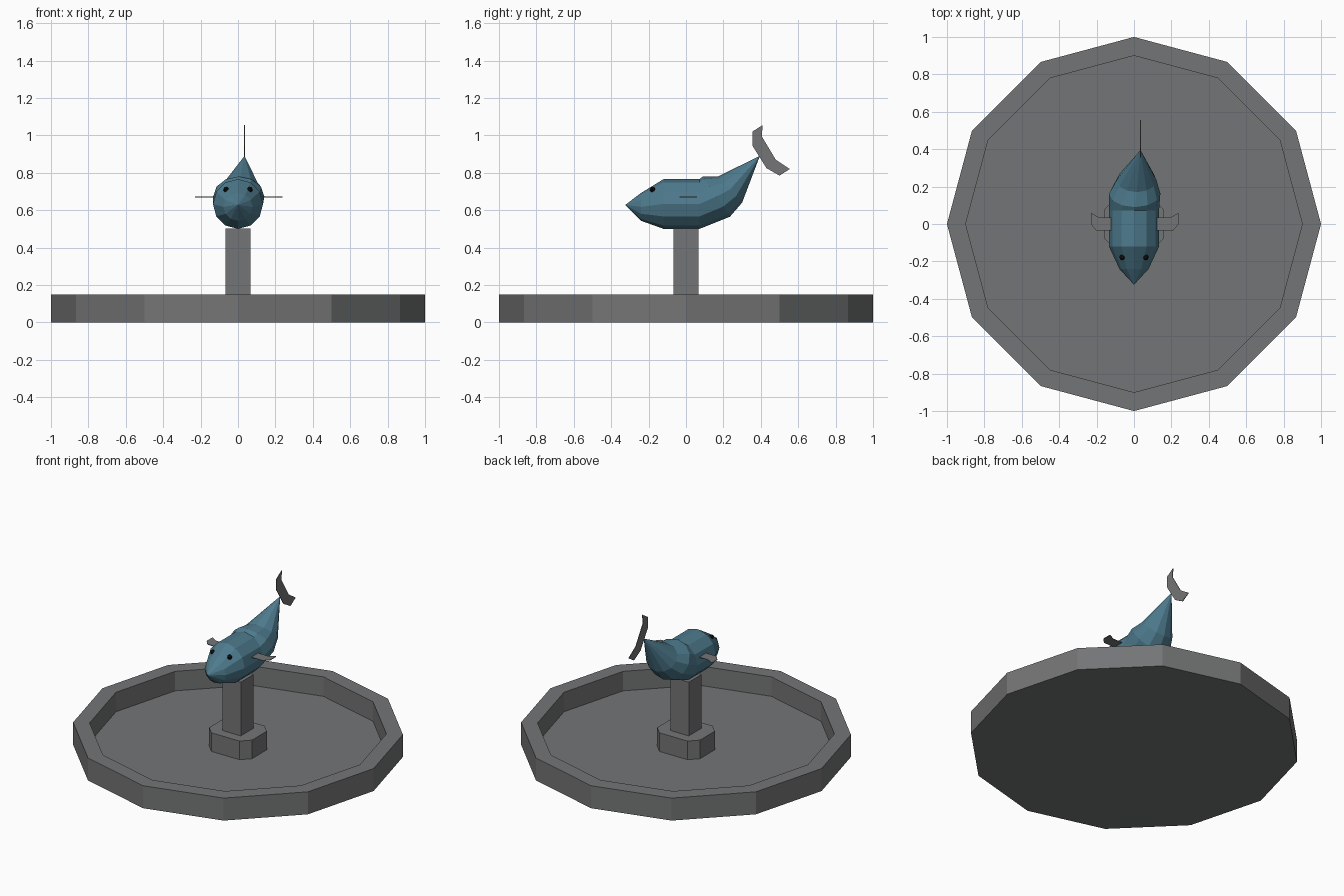
import bpy, bmesh, math
from mathutils import Vector

if "Cube" in bpy.data.objects:
    bpy.data.objects.remove(bpy.data.objects["Cube"])


def material(name, rgb):
    m = bpy.data.materials.new(name)
    m.diffuse_color = (*rgb, 1)
    m.use_nodes = True
    m.node_tree.nodes["Principled BSDF"].inputs["Base Color"].default_value = m.diffuse_color
    return m


stone = material("dark grey", (0.175, 0.177, 0.18))
teal = material("teal", (0.075, 0.195, 0.265))
black = material("black", (0.004, 0.004, 0.004))


def finish(name, bm, mat):
    bmesh.ops.recalc_face_normals(bm, faces=bm.faces)
    me = bpy.data.meshes.new(name)
    bm.to_mesh(me)
    bm.free()
    me.materials.append(mat)
    ob = bpy.data.objects.new(name, me)
    bpy.context.collection.objects.link(ob)


def loft(name, rings, mat=stone):
    """Bridge successive point rings; a one-point ring makes a tip."""
    bm = bmesh.new()
    vs = [[bm.verts.new(p) for p in r] for r in rings]
    for a, b in zip(vs, vs[1:]):
        n = max(len(a), len(b))
        for i in range(n):
            j = (i + 1) % n
            if len(a) == 1:
                bm.faces.new((a[0], b[j], b[i]))
            elif len(b) == 1:
                bm.faces.new((a[i], a[j], b[0]))
            else:
                bm.faces.new((a[i], a[j], b[j], b[i]))
    for end in (vs[0], vs[-1]):
        if len(end) > 2:
            bm.faces.new(end)
    finish(name, bm, mat)


# Twelve-sided basin with a raised rim
def circle(r, z, n=12):
    return [(r * math.cos(i * math.tau / n), r * math.sin(i * math.tau / n), z)
            for i in range(n)]


loft("basin", [circle(1, 0), circle(1, .15), circle(.9, .15), circle(.9, .02)])


# Plinth with chamfered corners, and square post
def chamfered(hx, hy, c, z):
    kx, ky = hx - c, hy - c
    return [(hx, -ky, z), (hx, ky, z), (kx, hy, z), (-kx, hy, z),
            (-hx, ky, z), (-hx, -ky, z), (-kx, -hy, z), (kx, -hy, z)]


loft("plinth", [chamfered(.158, .133, .055, z) for z in (.02, .144)])


def square(h, z):
    return [(h, -h, z), (h, h, z), (-h, h, z), (-h, -h, z)]


loft("post", [square(.068, .144), square(.068, .502)])


# Twelve-sided body, each ring set by its centre x, half width, top and bottom (y, z)
def body_ring(cx, w, top, bottom, n=12):
    t, b = Vector((0, *top)), Vector((0, *bottom))
    mid, up = (t + b) / 2, (t - b) / 2
    ring = []
    for i in range(n):
        a = i * math.tau / n
        ring.append(mid + up * math.cos(a) + Vector((cx + w * math.sin(a), 0, 0)))
    return ring


loft("body", [
    [(0, -.325, .628)],
    body_ring(0, .078, (-.24, .692), (-.24, .543)),
    body_ring(0, .134, (-.12, .766), (-.12, .5)),
    body_ring(0, .134, (.072, .766), (.072, .5)),
    body_ring(.004, .137, (.09, .78), (.235, .565)),
    body_ring(.014, .106, (.17, .78), (.30, .64)),
    [(.035, .395, .89)],
], teal)

# Thin side fins
T = .002
fin = [(.10, .035), (.19, .035), (.235, .06), (.235, 0), (.205, -.035), (.10, -.035)]
for side, s in (("right", 1), ("left", -1)):
    loft("side_fin_" + side,
         [[(s * x + .004, y, .67 + d) for x, y in fin] for d in (-T, T)])

# Thin upright tail fin
tail = [(.355, 1.02), (.41, 1.055), (.405, .995), (.48, .87),
        (.555, .82), (.50, .785), (.43, .825), (.355, .945)]
loft("tail_fin", [[(.035 + d, y, z) for y, z in tail] for d in (-T, T)])

# Eyes
for side, s in (("right", 1), ("left", -1)):
    bm = bmesh.new()
    bmesh.ops.create_uvsphere(bm, u_segments=8, v_segments=6, radius=.015)
    bmesh.ops.translate(bm, verts=bm.verts, vec=(s * .063, -.178, .71))
    finish("eye_" + side, bm, black)
